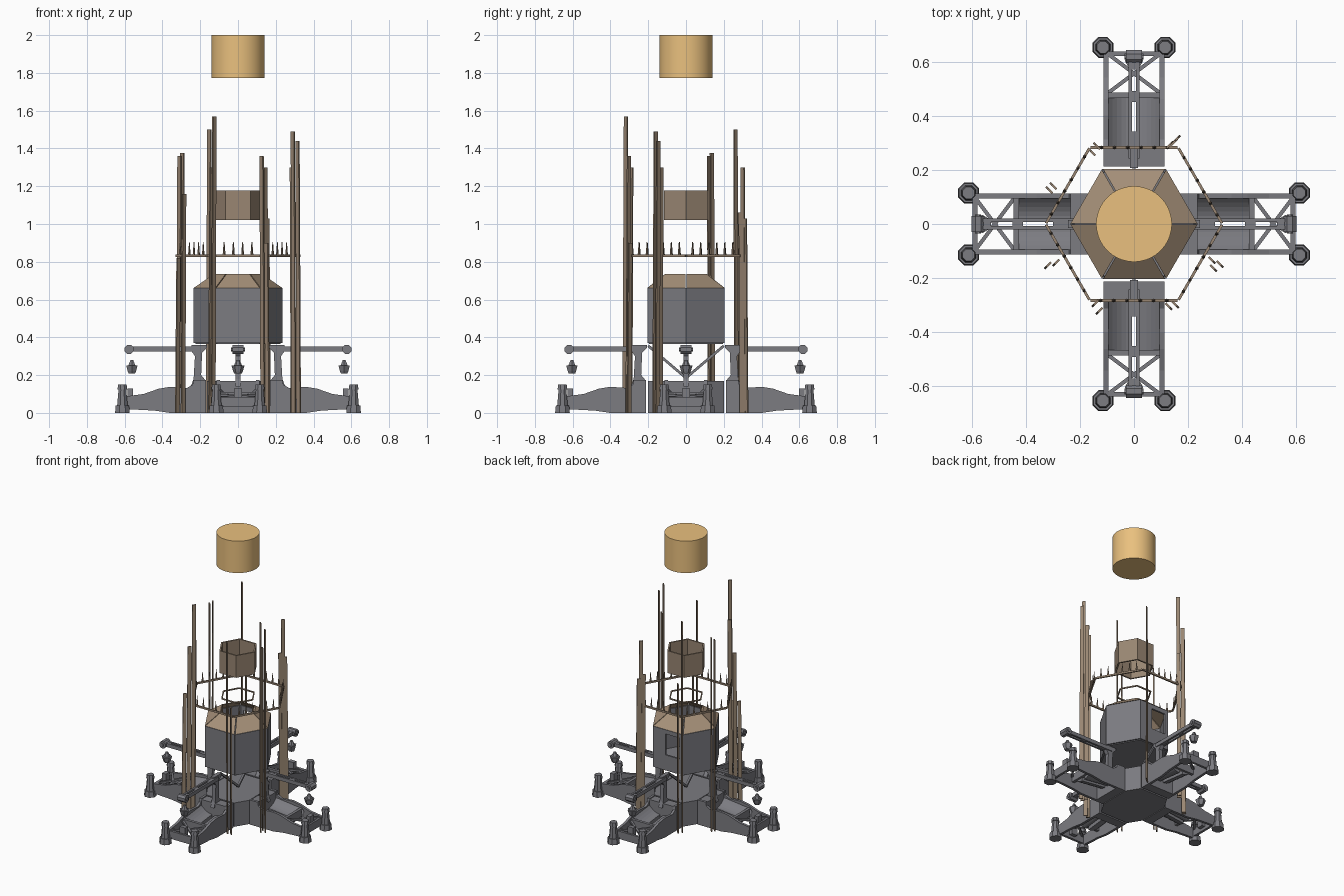
import bpy, bmesh, math
from mathutils import Vector, Matrix

if "Cube" in bpy.data.objects:
    bpy.data.objects.remove(bpy.data.objects["Cube"])


def material(name, rgb):
    m = bpy.data.materials.new(name)
    m.diffuse_color = (*rgb, 1)
    m.use_nodes = True
    m.node_tree.nodes["Principled BSDF"].inputs["Base Color"].default_value = m.diffuse_color
    return m


GOLD = material("gold", (0.82, 0.53, 0.21))
BROWN = material("brown", (0.32, 0.24, 0.17))
TAN = material("tan", (0.38, 0.28, 0.19))
GREY = material("dark_grey", (0.2, 0.2, 0.22))
ID = Matrix.Identity(4)


def mesh(name, verts, faces, M=ID, mat=None):
    me = bpy.data.meshes.new(name)
    me.from_pydata([M @ Vector(v) for v in verts], [], faces)
    me.update()
    ob = bpy.data.objects.new(name, me)
    bpy.context.collection.objects.link(ob)
    me.materials.append(mat or GREY)
    return ob


def loft(name, a, b, M=ID, mat=None):
    """Closed solid between two matching loops."""
    n = len(a)
    faces = [tuple(range(n))[::-1], tuple(range(n, 2 * n))]
    faces += [(i, (i + 1) % n, (i + 1) % n + n, i + n) for i in range(n)]
    return mesh(name, list(a) + list(b), faces, M, mat)


def side(name, pts, y0, y1, M=ID, mat=None):
    """Profile in x-z, extruded along y."""
    return loft(name, [(x, y1, z) for x, z in pts], [(x, y0, z) for x, z in pts], M, mat)


def box(name, x0, x1, y0, y1, z0, z1, M=ID, mat=None):
    return side(name, [(x0, z0), (x1, z0), (x1, z1), (x0, z1)], y0, y1, M, mat)


def ngon(r, z, n, x=0, y=0, turn=0):
    return [(x + r * math.cos(turn + math.tau * i / n),
             y + r * math.sin(turn + math.tau * i / n), z) for i in range(n)]


def frustum(name, r0, z0, r1, z1, n, x=0, y=0, M=ID, mat=None):
    t = math.pi / n
    return loft(name, ngon(r0, z0, n, x, y, t), ngon(r1, z1, n, x, y, t), M, mat)


def bar(name, p, q, w, h, M=ID, mat=None):
    """Square bar from p to q."""
    p, q = Vector(p), Vector(q)
    d = q - p
    R = Matrix.Translation(p) @ d.to_track_quat('Z', 'Y').to_matrix().to_4x4()
    return box(name, -w / 2, w / 2, -h / 2, h / 2, 0, d.length, M @ R, mat)


def hex_panels(name, r0, z0, r1, z1, thick, gap=0.0, mat=None, skip=()):
    """Six flat wall panels, optionally separated at the corners."""
    for i in range(6):
        if i in skip:
            continue
        def edge(r, z):
            c = ngon(r, z, 6)
            a, b = Vector(c[i]), Vector(c[(i + 1) % 6])
            e = (b - a).normalized() * gap
            return [a + e, b - e]
        o0, o1 = edge(r0, z0), edge(r1, z1)
        i0, i1 = edge(r0 - thick, z0), edge(r1 - thick, z1)
        loft(f"{name}_{i}", [o0[0], o0[1], o1[1], o1[0]],
             [i0[0], i0[1], i1[1], i1[0]], ID, mat)


# floating drum
drum = frustum("floating_drum", 0.14, 1.772, 0.14, 2.0, 48, mat=GOLD)
drum.data.polygons.foreach_set("use_smooth", [len(p.vertices) == 4 for p in drum.data.polygons])

# open hexagonal collar
hex_panels("collar_panel", 0.133, 1.02, 0.133, 1.178, 0.012, mat=BROWN)

# broken rings and spikes
for i in range(6):
    for r, nm, w in ((0.327, "spike_ring_bar", 0.012), (0.115, "inner_ring_bar", 0.008)):
        c = ngon(r, 0.832, 6)
        a, b = Vector(c[i]), Vector(c[(i + 1) % 6])
        bar(f"{nm}_{i}", a.lerp(b, 0.01), a.lerp(b, 0.99), 0.008 if r < .2 else .01, w, mat=BROWN)
        if r > 0.2:
            for k in range(6):
                s = a.lerp(b, 0.12 + 0.15 * k)
                frustum(f"spike_{i}_{k}", 0.007, 0.836, 0.001, 0.905, 6, s.x, s.y, mat=BROWN)

# tall upright planks in the four corners
POSTS = [(-.125, -.318, 1.57), (-.14, -.29, 1.3), (-.152, .262, 1.5), (-.135, .285, 1.06),
         (.29, -.16, 1.49), (.315, -.145, 1.44), (.285, -.13, 1.3), (-.31, .122, 1.36),
         (-.295, .137, 1.375), (.125, -.302, 1.36), (.15, -.295, .9), (.145, .3, 1.3),
         (.155, .312, 1.03), (.13, .29, 1.06), (-.285, -.14, 1.16), (-.315, -.15, .82)]
for k, (x, y, h) in enumerate(POSTS):
    turn = math.atan2(math.copysign(1, y), math.copysign(1, x))
    M = Matrix.Translation((x, y, 0)) @ Matrix.Rotation(turn, 4, 'Z')
    # lower half kicks slightly outward
    loft(f"plank_{k}", [(-.005, -.004, 0), (.022, -.004, 0), (.022, .004, 0), (-.005, .004, 0)],
         [(-.012, -.004, h), (.012, -.004, h), (.012, .004, h), (-.012, .004, h)], M, BROWN)

# hexagonal tank with a window in the back panel
hex_panels("tank_panel", 0.236, 0.37, 0.236, 0.66, 0.015, 0.001, skip=(1,))
for k, (x0, x1, z0, z1) in enumerate([(-.118, .118, .37, .48), (-.118, .118, .63, .66),
                                      (-.118, -.09, .48, .63), (.02, .118, .48, .63)]):
    box(f"tank_back_{k}", x0, x1, .191, .204, z0, z1)
loft("tank_floor", ngon(0.225, 0.365, 6), ngon(0.225, 0.38, 6))
hex_panels("roof_panel", 0.236, 0.662, 0.128, 0.735, 0.012, 0.003, mat=TAN)
for s in (-1, 1):
    bar("tank_strut", (0, s * .2, .355), (0, 0, .185), .014, .014)

# base core with chamfered corners
core = [(.165, -.11), (.165, .11), (.11, .2), (-.11, .2),
        (-.165, .11), (-.165, -.11), (-.11, -.2), (.11, -.2)]
loft("base_core", [(x, y, 0) for x, y in core], [(x, y, .17) for x, y in core])

WALL = [(.17, 0), (.36, 0), (.44, .012), (.59, .02), (.59, .088), (.5, .1), (.42, .128),
        (.36, .138), (.27, .132), (.24, .15), (.235, .175), (.17, .175)]
BRACKET = [(.17, .17), (.25, .14), (.235, .18), (.228, .3), (.245, .325), (.245, .36),
           (.165, .36), (.165, .345), (.19, .32), (.195, .2)]

for nm, ang, off in (("right", 0, 0), ("back", 90, .042), ("left", 180, 0), ("front", 270, .042)):
    M = Matrix.Rotation(math.radians(ang), 4, 'Z') @ Matrix.Translation((off, 0, 0))
    # inner box of the leg
    box(nm + "_leg_box", .17, .235, -.11, .11, 0, .17, M)
    for s in (-1, 1):
        # side walls and curved trough halves
        side(nm + "_leg_wall", WALL, s * .104 - .009, s * .104 + .009, M)
        prof = [(s * (.012 + .084 * t / 5), .085 + .045 * (t / 5) ** 2) for t in range(6)]
        loop = prof + [(y, z - .03) for y, z in reversed(prof)]
        loft(nm + "_leg_trough", [(.235, y, z) for y, z in loop],
             [(.43, y, z - .022) for y, z in loop], M)
        # feet
        fx, fy = .612, s * .115
        frustum(nm + "_foot_pad", .042, 0, .038, .04, 8, fx, fy, M)
        frustum(nm + "_foot_post", .03, .04, .022, .125, 8, fx, fy, M)
        frustum(nm + "_foot_cap", .028, .125, .024, .15, 8, fx, fy, M)
        # truss braces and slide rail
        bar(nm + "_truss_brace", (.44, s * .1, .095), (.59, -s * .1, .08), .014, .014, M)
        bar(nm + "_slide_rail", (.2, s * .0135, .338), (.575, s * .0135, .338), .013, .026, M)
    box(nm + "_truss_inner_beam", .425, .445, -.1, .1, .055, .11, M)
    box(nm + "_truss_outer_beam", .58, .597, -.1, .1, .03, .085, M)
    box(nm + "_leg_hook", .555, .585, -.022, .022, .05, .13, M)
    # upright bracket and rail webs between the slots
    side(nm + "_bracket", BRACKET, -.014, .014, M)
    for a, b in ((.2, .3), (.41, .45), (.53, .575)):
        box(nm + "_rail_web", a, b, -.01, .01, .327, .349, M)
    # rail knob and hanging clamp
    K = M @ Matrix.Translation((.577, 0, .336)) @ Matrix.Rotation(math.pi / 2, 4, 'X')
    frustum(nm + "_rail_knob", .026, -.03, .026, .03, 8, M=K)
    frustum(nm + "_knob_pin", .012, -.036, .012, .036, 8, M=K)
    frustum(nm + "_clamp_top", .022, .25, .008, .28, 6, .562, 0, M)
    frustum(nm + "_clamp_body", .026, .222, .034, .25, 6, .562, 0, M)
    frustum(nm + "_clamp_tip", .02, .208, .026, .222, 6, .562, 0, M)

# consistent outward normals
for ob in bpy.data.objects:
    bm = bmesh.new()
    bm.from_mesh(ob.data)
    bmesh.ops.recalc_face_normals(bm, faces=bm.faces)
    bm.to_mesh(ob.data)
    bm.free()
